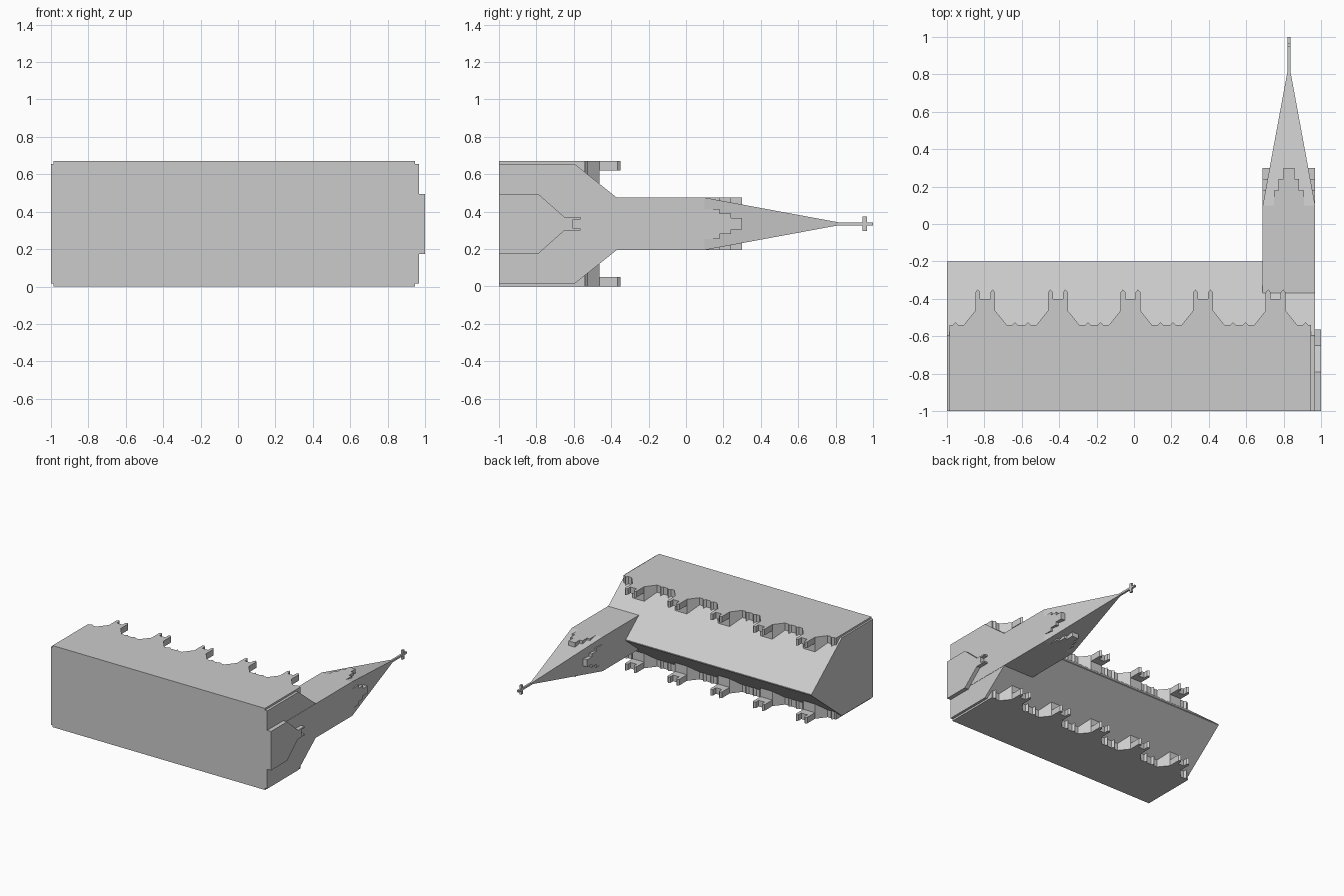
import bpy
import bmesh
from mathutils import Vector

cube = bpy.data.objects.get("Cube")
if cube:
    bpy.data.objects.remove(cube, do_unlink=True)

STONE = (0.6, 0.6, 0.6, 1)
stone = bpy.data.materials.new("light_grey_stone")
stone.use_nodes = True
stone.diffuse_color = STONE
stone.node_tree.nodes["Principled BSDF"].inputs["Base Color"].default_value = STONE

DEPTH = 0.67          # full z size of the nave
MID = DEPTH / 2       # z of the ridge and the tower axis
TOWER_X = 0.828
HALF = 0.14           # half width of the tower


def prism(name, outline, axis, lo, hi):
    """Extrude an outline along x or z; outline points are (other, y)."""
    def place(p, d):
        return Vector((d, p[1], p[0])) if axis == "x" else Vector((p[0], p[1], d))
    bm = bmesh.new()
    rings = [[bm.verts.new(place(p, d)) for p in outline] for d in (lo, hi)]
    bm.faces.new(rings[0])
    bm.faces.new(rings[1])
    n = len(outline)
    for i in range(n):
        j = (i + 1) % n
        bm.faces.new((rings[0][i], rings[0][j], rings[1][j], rings[1][i]))
    bmesh.ops.recalc_face_normals(bm, faces=bm.faces)
    mesh = bpy.data.meshes.new(name)
    bm.to_mesh(mesh)
    bm.free()
    mesh.materials.append(stone)
    obj = bpy.data.objects.new(name, mesh)
    bpy.context.collection.objects.link(obj)
    return obj


def symmetric(centre, half):
    """Full outline from the right half, listed bottom to top."""
    return ([(centre + a, y) for a, y in half]
            + [(centre - a, y) for a, y in reversed(half)])


def rect(a0, a1, y0, y1):
    return [(a0, y0), (a1, y0), (a1, y1), (a0, y1)]


# Nave with its pitched roof
nave = symmetric(MID, [(0.32, -1), (0.32, -0.595), (0.004, -0.2)])
prism("nave", nave, "x", -1, 0.966)

# Side walls with gables, small battlements and paired pinnacles
gables = [-0.795 + 0.388 * i for i in range(5)]
LEFT, RIGHT = -0.985, 0.945
skyline = [(LEFT, -0.54)]
for c in gables:
    skyline += [(c - 0.175, -0.54), (c - 0.16, -0.525), (c - 0.145, -0.54),
                (c - 0.115, -0.54), (c - 0.053, -0.463),
                (c + 0.053, -0.463), (c + 0.115, -0.54),
                (c + 0.145, -0.54), (c + 0.16, -0.525), (c + 0.175, -0.54)]
skyline += [(RIGHT, -0.54)]
parapet = [(RIGHT, -0.62), (LEFT, -0.62)] + skyline
crown = [(0.053, -0.463), (0.053, -0.365), (0.04, -0.35),
         (0.027, -0.365), (0.027, -0.4)]

for side, flip in (("upper", False), ("lower", True)):
    def span(lo, hi):
        return (DEPTH - hi, DEPTH - lo) if flip else (lo, hi)
    prism(side + "_side_wall", rect(LEFT, RIGHT, -1, -0.62), "z", *span(0.6, DEPTH))
    prism(side + "_parapet", parapet, "z", *span(0.545, DEPTH))
    for i, c in enumerate(gables):
        prism(f"{side}_gable_crown_{i + 1}", symmetric(c, crown), "z",
              *span(0.62, DEPTH))

# Portal gable on the end wall
portal = symmetric(MID, [(0.16, -1), (0.16, -0.79), (0.036, -0.65),
                         (0.036, -0.565), (0.024, -0.565), (0.024, -0.605)])
prism("portal", portal, "x", 0.94, 1)

# Tower shaft
prism("tower", rect(TOWER_X - HALF, TOWER_X + HALF, -0.98, 0.1), "z",
      MID - HALF, MID + HALF)

# Spire: a box whose far end is drawn in to a point
spire = prism("spire", rect(TOWER_X - HALF, TOWER_X + HALF, 0.1, 0.82), "z",
              MID - HALF, MID + HALF)
for v in spire.data.vertices:
    if v.co.y > 0.5:
        v.co.x = TOWER_X + (v.co.x - TOWER_X) * 0.05
        v.co.z = MID + (v.co.z - MID) * 0.05

# Stepped gables on the four tower faces
steps = [(0.08, 0.09), (0.08, 0.18), (0.055, 0.18), (0.055, 0.24),
         (0.03, 0.24), (0.03, 0.3)]
for axis, centre, across in (("x", TOWER_X, MID), ("z", MID, TOWER_X)):
    for sign, label in ((-1, "low"), (1, "high")):
        ends = sorted((centre + sign * HALF, centre + sign * 0.092))
        prism(f"tower_gable_{axis}_{label}", symmetric(across, steps), axis, *ends)

# Cross at the tip
prism("cross_shaft", rect(TOWER_X - 0.008, TOWER_X + 0.008, 0.79, 1), "z",
      MID - 0.008, MID + 0.008)
prism("cross_arms", rect(TOWER_X - 0.008, TOWER_X + 0.008, 0.945, 0.967), "z",
      MID - 0.038, MID + 0.038)
